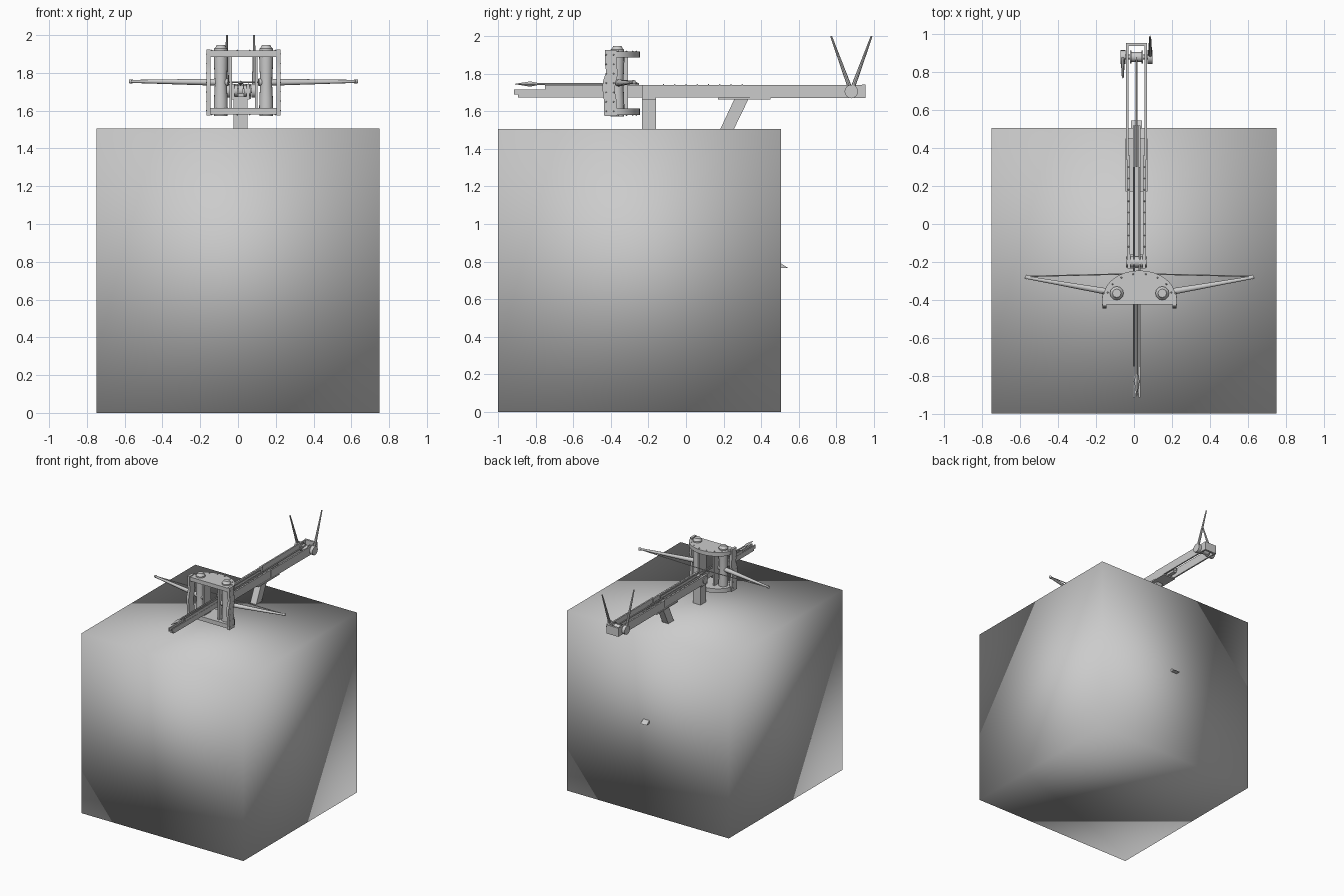
import bpy, bmesh, math
from mathutils import Vector

if "Cube" in bpy.data.objects:
    bpy.data.objects.remove(bpy.data.objects["Cube"])

XS, XF = 0.013, 0.029     # centre lines of the stock and of the bow frame


def finish(name, bm, smooth=True):
    bmesh.ops.recalc_face_normals(bm, faces=bm.faces)
    me = bpy.data.meshes.new(name)
    bm.to_mesh(me)
    bm.free()
    ob = bpy.data.objects.new(name, me)
    bpy.context.collection.objects.link(ob)
    if smooth:
        bpy.ops.object.select_all(action='DESELECT')
        bpy.context.view_layer.objects.active = ob
        ob.select_set(True)
        bpy.ops.object.shade_smooth_by_angle(angle=math.radians(40))
    return ob


def box(name, x, y, z):
    bm = bmesh.new()
    bmesh.ops.create_cube(bm, size=1)
    for v in bm.verts:
        for i, (a, b) in enumerate((x, y, z)):
            v.co[i] = (a + b) / 2 + v.co[i] * (b - a)
    return finish(name, bm, False)


def rod(name, a, b, r1, r2=None, sides=12):
    a, b = Vector(a), Vector(b)
    bm = bmesh.new()
    bmesh.ops.create_cone(bm, cap_ends=True, segments=sides, radius1=r1,
                          radius2=r1 if r2 is None else r2, depth=(b - a).length)
    rot = (b - a).to_track_quat('Z', 'Y')
    for v in bm.verts:
        v.co = rot @ v.co + (a + b) / 2
    return finish(name, bm)


def prism(name, pts, axis, lo, hi):
    # extrude a closed outline along x (points are y,z) or z (points are x,y)
    bm = bmesh.new()
    vs = [bm.verts.new((lo, p[0], p[1]) if axis == 'x' else (p[0], p[1], lo)) for p in pts]
    f = bm.faces.new(vs)
    ext = bmesh.ops.extrude_face_region(bm, geom=[f])
    d = Vector((hi - lo, 0, 0)) if axis == 'x' else Vector((0, 0, hi - lo))
    bmesh.ops.translate(bm, vec=d, verts=[g for g in ext['geom'] if isinstance(g, bmesh.types.BMVert)])
    return finish(name, bm)


def lathe(name, profile, x, y, sides=16):
    bm = bmesh.new()
    rings = [[bm.verts.new((x + r * math.cos(math.tau * i / sides),
                            y + r * math.sin(math.tau * i / sides), z)) for i in range(sides)]
             for r, z in profile]
    for a, b in zip(rings, rings[1:]):
        for i in range(sides):
            j = (i + 1) % sides
            bm.faces.new((a[i], a[j], b[j], b[i]))
    bm.faces.new(rings[0])
    bm.faces.new(rings[-1])
    return finish(name, bm)


def rivets(name, points, r=0.005):
    bm = bmesh.new()
    for p in points:
        g = bmesh.ops.create_icosphere(bm, subdivisions=1, radius=r)
        bmesh.ops.translate(bm, vec=p, verts=g['verts'])
    finish(name, bm)


# Big plinth with softly shaded faces
plinth = box("plinth", (-0.75, 0.75), (-1.0, 0.505), (0, 1.505))
for p in plinth.data.polygons:
    p.use_smooth = True

# Support post, slanted brace and the beam end poking out of the plinth
box("support_post", (XS - 0.036, XS + 0.036), (-0.235, -0.16), (1.3, 1.675))
prism("slanted_brace", [(0.10, 1.33), (0.17, 1.33), (0.335, 1.67), (0.26, 1.67)],
      'x', XS - 0.028, XS + 0.028)
prism("beam_end", [(0.45, 0.765), (0.545, 0.765), (0.505, 0.79), (0.45, 0.79)],
      'x', XS - 0.028, XS + 0.028)
rod("pivot_pin", (XS - 0.055, -0.2, 1.705), (XS + 0.055, -0.2, 1.705), 0.03)
for s in (-1, 1):
    box("pivot_cheek", (XS + s * 0.04 - 0.008, XS + s * 0.04 + 0.008), (-0.235, -0.16), (1.66, 1.74))

# Sliding trough in the middle of the stock
box("trough_bed", (XS - 0.014, XS + 0.018), (-0.895, 0.52), (1.672, 1.69))
for s in (-1, 1):
    c = XS + 0.002 + s * 0.015
    box("trough_rail", (c - 0.005, c + 0.005), (-0.915, 0.52), (1.69, 1.717))
    box("trough_upper_rail", (c - 0.003, c + 0.003), (-0.75, 0.3), (1.717, 1.74))

# Bolt lying in the trough
BX = XS + 0.002
rod("bolt_shaft", (BX, -0.82, 1.745), (BX, -0.25, 1.745), 0.006, sides=8)
rod("bolt_head", (BX, -0.79, 1.745), (BX, -0.83, 1.745), 0.006, 0.014, 4)
rod("bolt_tip", (BX, -0.83, 1.745), (BX, -0.91, 1.745), 0.014, 0.001, 4)

# Side boards of the stock, base plate and end bracket
for s in (-1, 1):
    c = XS + s * 0.042
    box("front_side_board", (c - 0.007, c + 0.007), (-0.2, 0.36), (1.672, 1.74))
    c = XS + s * 0.049
    box("rear_side_board", (c - 0.006, c + 0.006), (0.34, 0.95), (1.67, 1.74))
    rivets("board_rivets", [(XS + s * 0.042, -0.12 + 0.06 * i, 1.741) for i in range(8)], 0.004)
box("stock_base_plate", (XS - 0.057, XS + 0.057), (0.17, 0.45), (1.662, 1.673))
box("end_bracket", (XS - 0.055, XS + 0.055), (0.938, 0.955), (1.67, 1.742))
rod("pull_rope", (XS, 0.3, 1.725), (XS, 0.88, 1.73), 0.006, sides=8)

# Windlass with one long handle on each side
WY, WZ = 0.88, 1.705
rod("windlass_axle", (XS - 0.075, WY, WZ), (XS + 0.078, WY, WZ), 0.012)
rod("windlass_drum", (XS - 0.03, WY, WZ), (XS + 0.03, WY, WZ), 0.026)
for s, ty in ((-1, 0.772), (1, 0.988)):
    rod("windlass_collar", (XS + s * 0.035, WY, WZ), (XS + s * 0.026, WY, WZ), 0.034)
    x = XS + s * 0.072
    rod("handle_hub", (x - 0.013, WY, WZ), (x + 0.013, WY, WZ), 0.036, sides=16)
    rod("windlass_handle", (x, WY, WZ), (x, ty, 2.0), 0.012, 0.005, 8)

# Bow frame: D-shaped plates
arch = [(XF + 0.19 * math.cos(t), -0.385 + 0.14 * math.sin(t))
        for t in [math.pi * i / 16 for i in range(17)]]
outline = [(XF + 0.19, -0.425)] + arch + [(XF - 0.19, -0.425)]
for name, lo, hi in (("lower_frame_plate", 1.58, 1.615), ("upper_frame_plate", 1.885, 1.918)):
    prism(name, outline, 'z', lo, hi)
rim = [(XF + (x - XF) * 0.9, -0.385 + (y + 0.385) * 0.88) for x, y in arch[1:-1:2]]
rivets("top_plate_rivets", [(x, y, 1.918) for x, y in rim])
rivets("bottom_plate_rivets", [(x, y, 1.58) for x, y in rim])

# Wavy side stanchions, inner stanchions, springs, caps and bow arms
wave = [(-0.435, 1.575), (-0.437, 1.66), (-0.445, 1.72), (-0.442, 1.76), (-0.425, 1.81),
        (-0.432, 1.86), (-0.432, 1.925), (-0.37, 1.925), (-0.37, 1.85), (-0.362, 1.80),
        (-0.375, 1.75), (-0.38, 1.71), (-0.37, 1.66), (-0.367, 1.575)]
for s in (-1, 1):
    x = XF + s * 0.185
    prism("outer_stanchion", wave, 'x', x - 0.01, x + 0.01)
    rivets("stanchion_rivets", [(XF + s * 0.195, y, 1.60 + 0.05 * i)
                                for i in range(7) for y in (-0.425, -0.385)], 0.004)
    x = XF + s * 0.068
    box("inner_stanchion", (x - 0.007, x + 0.007), (-0.40, -0.31), (1.61, 1.89))
    x = XF + s * 0.12
    lathe("torsion_spring", [(0.037, 1.60), (0.036, 1.66), (0.031, 1.75), (0.036, 1.84), (0.037, 1.90)], x, -0.365)
    lathe("spring_cap_top", [(0.036, 1.91), (0.036, 1.928), (0.027, 1.936), (0.022, 1.948)], x, -0.365, 12)
    lathe("spring_cap_bottom", [(0.036, 1.572), (0.036, 1.585)], x, -0.365, 12)
    rod("bow_arm", (XF + s * 0.08, -0.372, 1.75), (XF + s * 0.595, -0.282, 1.755), 0.02, 0.008, 10)
    rod("bow_arm_tip", (XF + s * 0.588, -0.284, 1.755), (XF + s * 0.602, -0.276, 1.755), 0.011, sides=10)
    rod("bow_string", (XF + s * 0.592, -0.276, 1.756), (XS, -0.262, 1.75), 0.004, sides=6)
